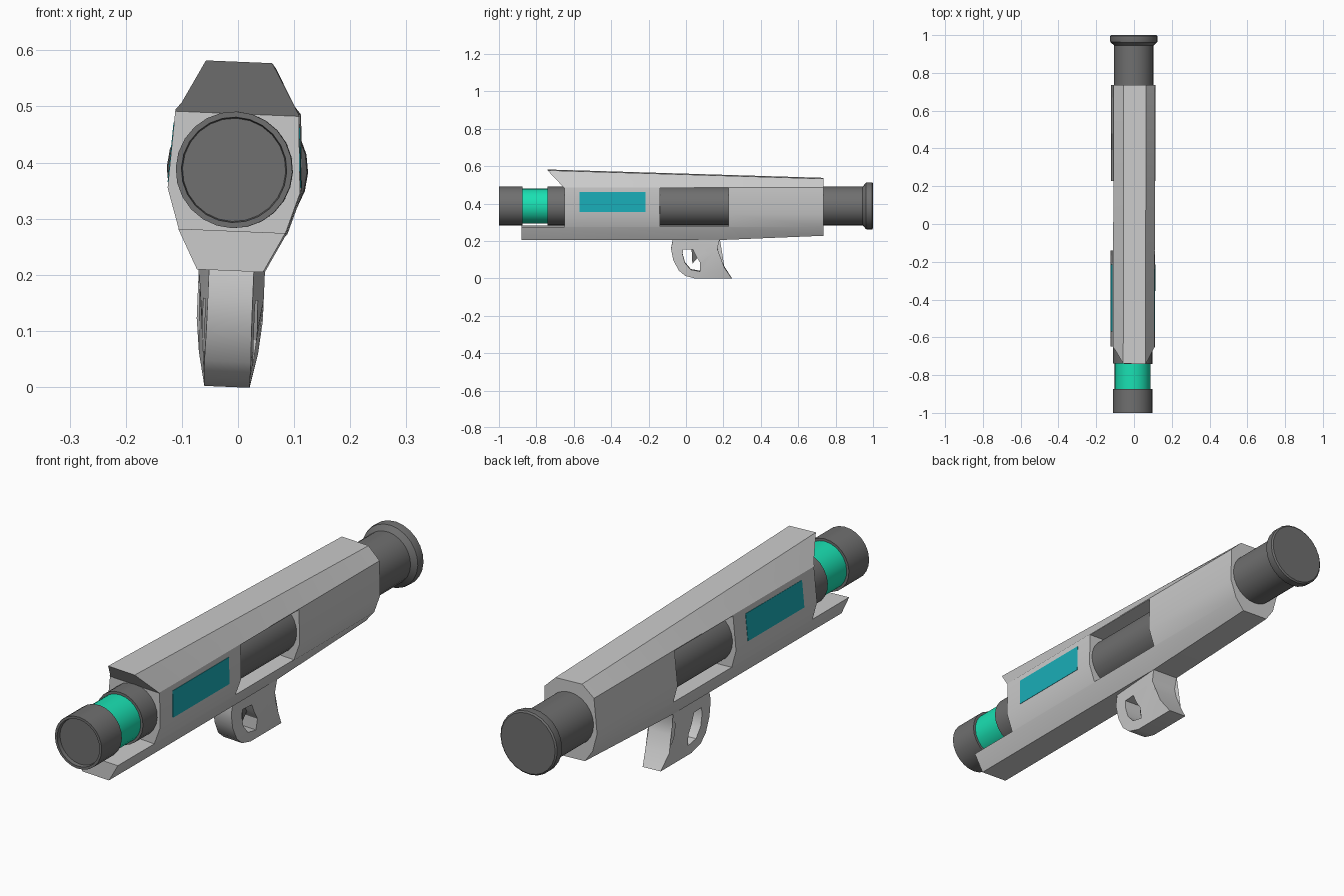
import bpy, bmesh, math
from mathutils import Matrix, Vector

if "Cube" in bpy.data.objects:
    bpy.data.objects.remove(bpy.data.objects["Cube"])

AXIS_Z = 0.387   # height of the tube axis
parts = []


def material(name, rgb):
    m = bpy.data.materials.new(name)
    m.diffuse_color = (*rgb, 1)
    m.use_nodes = True
    m.node_tree.nodes["Principled BSDF"].inputs["Base Color"].default_value = m.diffuse_color
    return m


DARK = material("dark_grey", (0.16, 0.16, 0.16))
GREEN = material("green", (0.01, 0.75, 0.45))
TEAL = material("teal", (0.01, 0.42, 0.48))


def make(name, bm, mat=None, keep=True):
    bmesh.ops.remove_doubles(bm, verts=bm.verts, dist=1e-6)
    bmesh.ops.recalc_face_normals(bm, faces=bm.faces)
    me = bpy.data.meshes.new(name)
    bm.to_mesh(me)
    bm.free()
    ob = bpy.data.objects.new(name, me)
    bpy.context.collection.objects.link(ob)
    if mat:
        me.materials.append(mat)
    if keep:
        parts.append(ob)
    return ob


def loft(rings):
    """Closed solid through equal-length rings of points."""
    bm = bmesh.new()
    vs = [[bm.verts.new(p) for p in r] for r in rings]
    n = len(vs[0])
    for a, b in zip(vs, vs[1:]):
        for i in range(n):
            bm.faces.new((a[i], a[(i + 1) % n], b[(i + 1) % n], b[i]))
    bm.faces.new(vs[0])
    bm.faces.new(vs[-1])
    return bm


def prism(profile, half):
    """Side (y, z) profile extruded across x; half(y, z) gives half the width."""
    return loft([[(s * half(y, z), y, z) for y, z in profile] for s in (-1, 1)])


def lathe(name, profile, mat, n=24):
    """Spin (radius, y) points round the tube axis."""
    bm = bmesh.new()
    vs = [bm.verts.new((r, y, AXIS_Z)) for r, y in profile]
    es = [bm.edges.new(e) for e in zip(vs, vs[1:])]
    bmesh.ops.spin(bm, geom=vs + es, cent=(0, 0, AXIS_Z), axis=(0, 1, 0),
                   angle=math.tau, steps=n, use_duplicate=False)
    return make(name, bm, mat)


def cut(ob, profile):
    """Cut a side profile right through an object."""
    cutter = make("cutter", prism(profile, lambda y, z: 0.3), keep=False)
    cutter.hide_render = True
    mod = ob.modifiers.new("cut", 'BOOLEAN')
    mod.operation, mod.object, mod.solver = 'DIFFERENCE', cutter, 'EXACT'
    bpy.context.view_layer.objects.active = ob
    bpy.ops.object.modifier_apply(modifier=mod.name)
    bpy.data.objects.remove(cutter)


# Faceted outer body, tapering to the rear
def section(y, bottom):
    top = 0.5573 - 0.0303 * y
    half = [(0.059, top), (0.110, 0.49), (0.118, 0.35), (0.095, 0.277), (0.059, bottom)]
    return [(x, y, z) for x, z in half] + [(-x, y, z) for x, z in reversed(half)]


body = make("body", loft([section(-0.88, 0.207), section(0.18, 0.207), section(0.735, 0.23)]))
# Open front above the trough, then the side windows
cut(body, [(-0.84, 0.683), (-0.65, 0.487), (-0.65, 0.278), (-1.2, 0.278), (-1.2, 0.683)])
cut(body, [(-0.14, 0.28), (0.228, 0.28), (0.228, 0.487), (-0.14, 0.487)])

# Inner tube with rear flange, green ring and recessed front cap
lathe("tube", [(0, -0.74), (0.104, -0.74), (0.104, 0.945), (0.124, 0.962), (0.126, 0.97),
               (0.126, 0.995), (0.12, 1), (0, 1)], DARK)
lathe("green_ring", [(0, -0.88), (0.094, -0.88), (0.094, -0.73), (0, -0.73)], GREEN)
lathe("front_cap", [(0, -0.985), (0.092, -0.985), (0.094, -1), (0.104, -1),
                    (0.104, -0.873), (0, -0.873)], DARK)


# Grip with finger hole, narrower at the front and the foot
def grip_half(y, z):
    back = min(max((y + 0.07) / 0.2, 0), 1)
    return 0.04 + 0.019 * back * min(max(z / 0.09, 0), 1)


grip_bm = prism([(-0.07, 0.212), (-0.08, 0.16), (-0.068, 0.10), (-0.04, 0.045), (-0.005, 0.015),
                 (0.05, 0), (0.245, 0), (0.205, 0.06), (0.178, 0.12), (0.168, 0.16),
                 (0.18, 0.212)], grip_half)
bmesh.ops.triangulate(grip_bm, faces=grip_bm.faces)
grip = make("grip", grip_bm)
cut(grip, [(-0.015, 0.156), (0.037, 0.156), (0.055, 0.118), (0.076, 0.085), (0.076, 0.038),
           (0.025, 0.048), (-0.006, 0.085), (-0.018, 0.13)])

# Trigger
make("trigger", prism([(0.03, 0.156), (0.06, 0.156), (0.066, 0.115), (0.034, 0.078)],
                      lambda y, z: 0.012), DARK)

# Teal panels on both flanks
for side, name in ((1, "right_panel"), (-1, "left_panel")):
    make(name, loft([[(side * x, y, z) for y, z, x in
                      ((-0.57, 0.36, a), (-0.215, 0.36, a), (-0.215, 0.467, b), (-0.57, 0.467, b))]
                     for a, b in ((0.114, 0.108), (0.1188, 0.1127))]), TEAL)

# Smooth shading, then the slight lean of the whole model
lean = (Matrix.Translation((-0.004, 0, AXIS_Z)) @ Matrix.Rotation(-0.003, 4, 'Z')
        @ Matrix.Rotation(math.radians(2.4), 4, 'Y') @ Matrix.Translation((0, 0, -AXIS_Z)))
for ob in parts:
    bpy.ops.object.select_all(action='DESELECT')
    ob.select_set(True)
    bpy.context.view_layer.objects.active = ob
    bpy.ops.object.shade_smooth_by_angle(angle=math.radians(30))
    ob.data.transform(lean)
